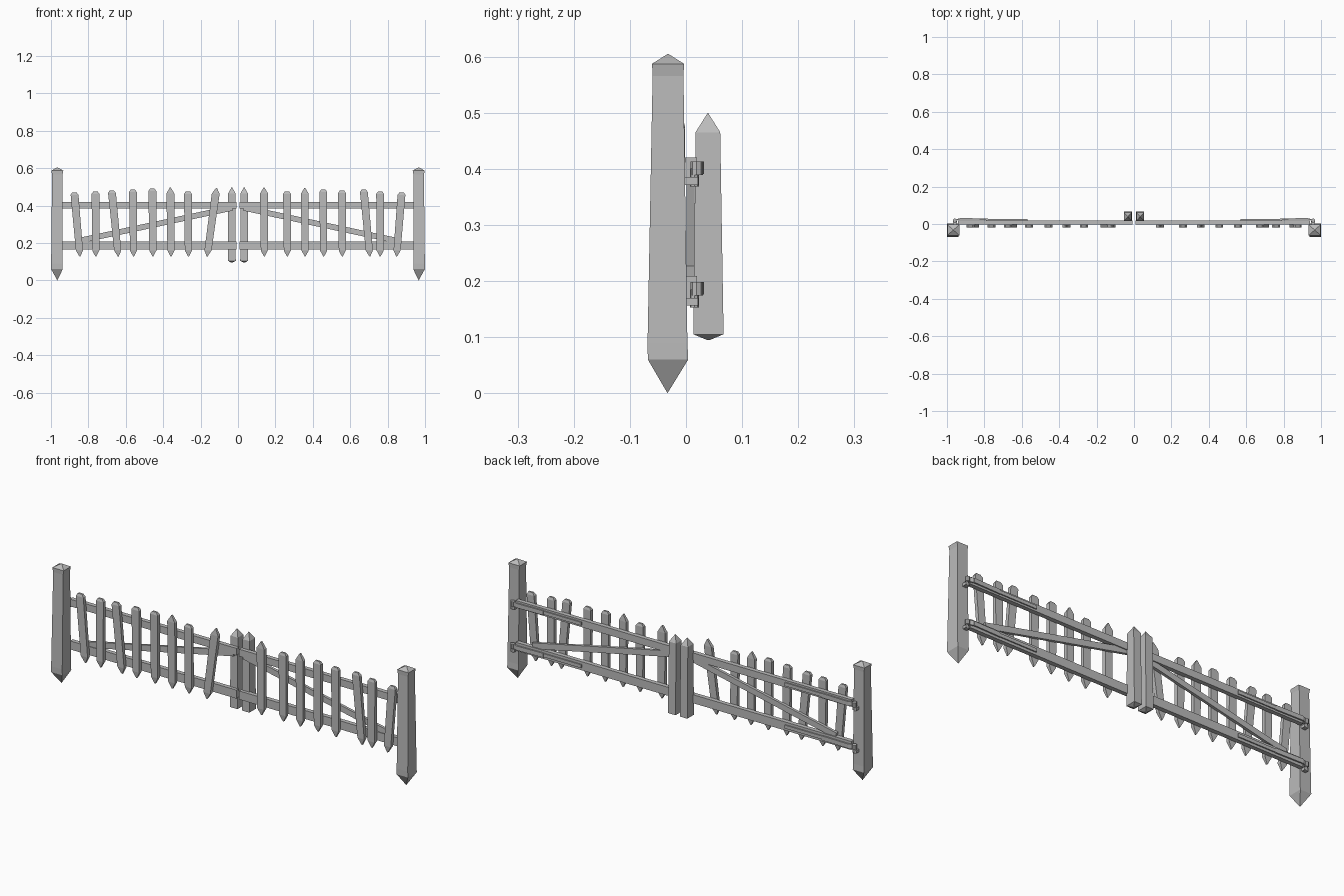
import bpy, bmesh, math
from mathutils import Vector, Matrix

cube = bpy.data.objects.get("Cube")
if cube:
    bpy.data.objects.remove(cube)

grey = bpy.data.materials.new("weathered_grey")
grey.use_nodes = True
COLOUR = (0.5, 0.5, 0.5, 1)
grey.diffuse_color = COLOUR
grey.node_tree.nodes["Principled BSDF"].inputs["Base Color"].default_value = COLOUR


def finish(name, bm):
    bmesh.ops.remove_doubles(bm, verts=bm.verts, dist=0.0001)
    bmesh.ops.recalc_face_normals(bm, faces=bm.faces)
    mesh = bpy.data.meshes.new(name)
    bm.to_mesh(mesh)
    bm.free()
    mesh.materials.append(grey)
    obj = bpy.data.objects.new(name, mesh)
    bpy.context.collection.objects.link(obj)
    return obj


def loft(name, rings):
    """Stack rectangles given as (x, y, z, half width, half depth)."""
    bm = bmesh.new()
    loops = []
    for x, y, z, w, d in rings:
        loops.append([bm.verts.new((x + sx * w, y + sy * d, z))
                      for sx, sy in ((-1, -1), (1, -1), (1, 1), (-1, 1))])
    for low, high in zip(loops, loops[1:]):
        for i in range(4):
            j = (i + 1) % 4
            bm.faces.new((low[i], low[j], high[j], high[i]))
    bm.faces.new(loops[0])
    bm.faces.new(loops[-1])
    return finish(name, bm)


def beam(name, start, end, height, depth):
    """Box running between two points."""
    a, b = Vector(start), Vector(end)
    along = (b - a).normalized()
    side = Vector((0, 0, 1)).cross(along).normalized()
    up = along.cross(side)
    turn = Matrix((along, side, up)).transposed().to_4x4()
    bm = bmesh.new()
    bmesh.ops.create_cube(bm, size=1, matrix=Matrix.Translation((a + b) / 2) @ turn
                          @ Matrix.Diagonal(((b - a).length, depth, height, 1)))
    return finish(name, bm)


def cylinder(name, centre, radius, length, sides=8):
    bm = bmesh.new()
    bmesh.ops.create_cone(bm, cap_ends=True, segments=sides, radius1=radius, radius2=radius,
                          depth=length, matrix=Matrix.Translation(centre))
    return finish(name, bm)


def picket(name, top_x, bottom_x, top, pointed):
    bottom = 0.127
    def ring(z, w, d):
        t = (z - bottom) / (top - bottom)
        return (bottom_x + (top_x - bottom_x) * t, -0.011, z, w, d)
    shoulder = top - (0.032 if pointed else 0.013)
    tip = 0.002 if pointed else 0.012
    return loft(name, [ring(bottom, 0.002, 0.004), ring(bottom + 0.033, 0.019, 0.009),
                       ring(shoulder, 0.021, 0.009), ring(top, tip, 0.005)])


# Both gate leaves, posts and hinges
for side, s in (("left", 1), ("right", -1)):
    # Pointed end post
    loft(side + "_post", [(s * 0.966, -0.033, 0, 0, 0), (s * 0.968, -0.032, 0.06, 0.031, 0.036),
                          (s * 0.968, -0.033, 0.09, 0.031, 0.0355),
                          (s * 0.966, -0.032, 0.565, 0.028, 0.0275),
                          (s * 0.966, -0.032, 0.587, 0.032, 0.0285),
                          (s * 0.966, -0.032, 0.605, 0, 0)])
    # Meeting stile
    loft(side + "_meeting_stile", [(s * 0.033, 0.04, 0.095, 0.003, 0.003),
                                   (s * 0.033, 0.04, 0.105, 0.021, 0.027),
                                   (s * 0.033, 0.039, 0.465, 0.02, 0.022),
                                   (s * 0.033, 0.039, 0.5, 0, 0)])
    # Diagonal brace
    beam(side + "_brace", (s * 0.85, 0.008, 0.212), (s * 0.03, 0.008, 0.388), 0.03, 0.014)
    for level, z, h in (("upper", 0.402, 0.036), ("lower", 0.187, 0.043)):
        # Rail
        beam(f"{side}_{level}_rail", (s * 0.008, 0.009, z), (s * 0.94, 0.009, z), h, 0.022)
        # Strap hinge: broad plate, long strap, bend, barrel, pin and bracket
        part = f"{side}_{level}_hinge_"
        beam(part + "plate", (s * 0.57, 0.022, z), (s * 0.79, 0.022, z), 0.017, 0.008)
        beam(part + "strap", (s * 0.78, 0.025, z), (s * 0.93, 0.029, z), 0.022, 0.007)
        beam(part + "bend", (s * 0.925, 0.029, z), (s * 0.958, 0.019, z), 0.022, 0.007)
        cylinder(part + "barrel", (s * 0.958, 0.019, z - 0.001), 0.011, 0.024)
        cylinder(part + "pin", (s * 0.958, 0.015, z - 0.018), 0.008, 0.032)
        beam(part + "bracket", (s * 0.947, 0.004, z - 0.024), (s * 0.969, 0.004, z - 0.024),
             0.014, 0.035)

# Pickets: top x, bottom x, top height, pointed
PICKETS = [(-.875, -.845, .47, False), (-.762, -.76, .475, False), (-.675, -.64, .48, False),
           (-.562, -.558, .485, False), (-.458, -.455, .49, False), (-.362, -.358, .497, True),
           (-.268, -.265, .475, False), (-.115, -.165, .495, True),
           (.139, .141, .497, True), (.262, .264, .475, False), (.357, .359, .495, True),
           (.456, .458, .485, False), (.556, .558, .48, False), (.672, .705, .485, False),
           (.76, .76, .475, False), (.875, .848, .47, False)]
for n, spec in enumerate(PICKETS, 1):
    picket(f"picket_{n}", *spec)
